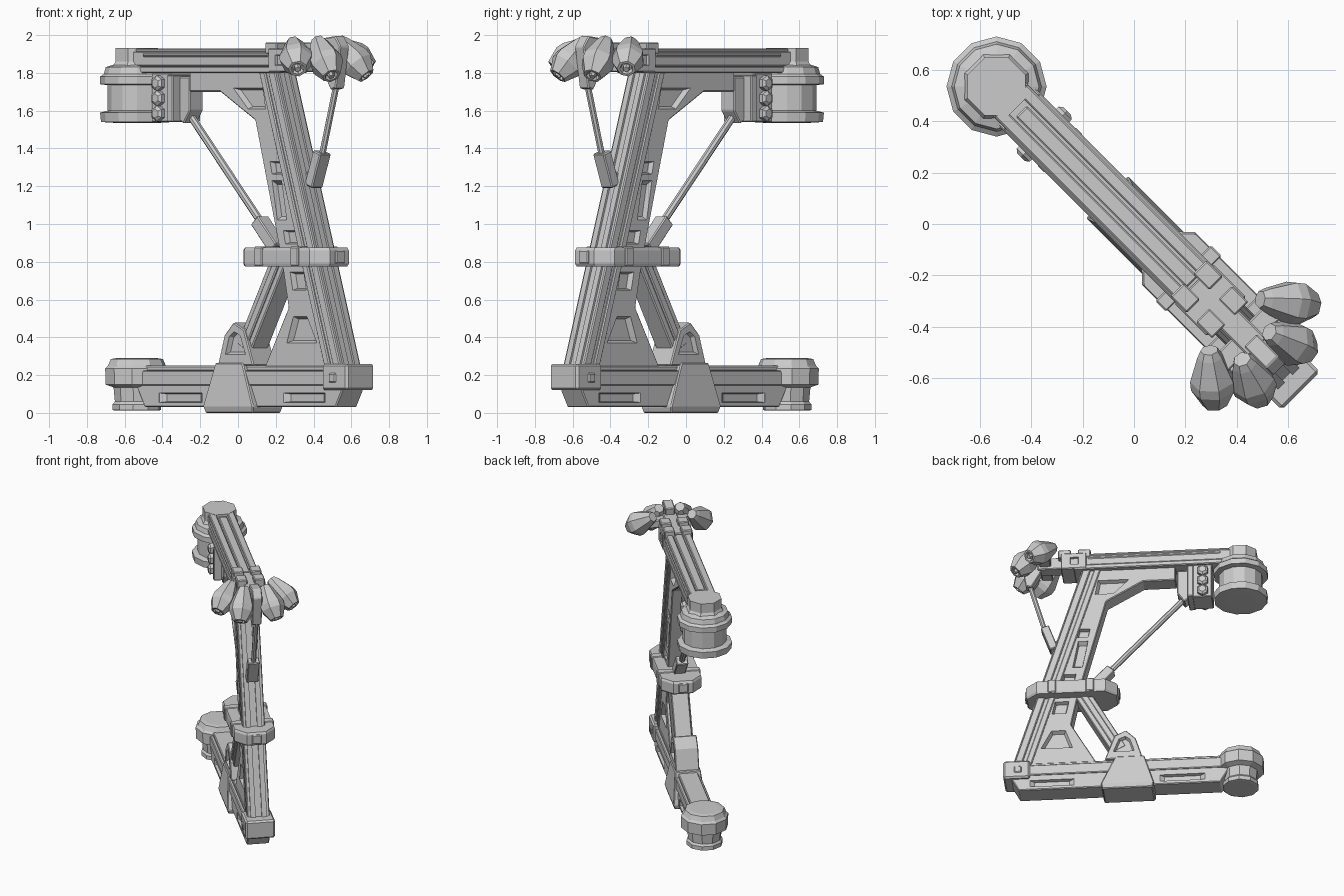
import bpy, bmesh, math
from mathutils import Matrix, Vector

if "Cube" in bpy.data.objects:
    bpy.data.objects.remove(bpy.data.objects["Cube"])

# Working frame: u along the frame (local x), v across it (local y), z up.
# Everything is turned -45 degrees about z at the end.


def make(name, bm, bevel=0.0):
    bmesh.ops.recalc_face_normals(bm, faces=bm.faces)
    me = bpy.data.meshes.new(name)
    bm.to_mesh(me)
    bm.free()
    ob = bpy.data.objects.new(name, me)
    bpy.context.scene.collection.objects.link(ob)
    if bevel:
        m = ob.modifiers.new("bevel", 'BEVEL')
        m.width, m.segments, m.limit_method = bevel, 1, 'ANGLE'
    return ob


def add_loft(bm, rings):
    rows = [[bm.verts.new(p) for p in r] for r in rings]
    n = len(rows[0])
    for a, b in zip(rows, rows[1:]):
        for i in range(n):
            bm.faces.new((a[i], a[(i + 1) % n], b[(i + 1) % n], b[i]))
    bm.faces.new(rows[0])
    bm.faces.new(rows[-1][::-1])


def loft(name, rings, bevel=0.0):
    bm = bmesh.new()
    add_loft(bm, rings)
    return make(name, bm, bevel)


def prism(name, pts, h, bevel=0.006):
    """Side profile (u, z) extruded to v = -h..h."""
    return loft(name, [[(u, v, z) for u, z in pts] for v in (-h, h)], bevel)


def box(name, u0, u1, v0, v1, z0, z1, bevel=0.006):
    return loft(name, [[(u0, v0, z), (u1, v0, z), (u1, v1, z), (u0, v1, z)] for z in (z0, z1)], bevel)


def bar(name, p, q, w, h, bevel=0.006):
    """Rectangular bar between two (u, z) points."""
    p, q = Vector(p), Vector(q)
    d = (q - p).normalized()
    n = Vector((-d.y, d.x)) * w / 2
    return prism(name, [p - n, q - n, q + n, p + n], h, bevel)


def lathe(name, prof, n, mat, phase=0.5):
    rings = []
    for r, z in prof:
        rings.append([mat @ Vector((r * math.cos((i + phase) * math.tau / n),
                                    r * math.sin((i + phase) * math.tau / n), z)) for i in range(n)])
    return loft(name, rings)


def aim(p, q):
    p, q = Vector(p), Vector(q)
    return Matrix.Translation(p) @ (q - p).to_track_quat('Z', 'Y').to_matrix().to_4x4()


def rod(name, p, q, r):
    p, q = (p[0], 0, p[1]), (q[0], 0, q[1])
    return lathe(name, [(r, 0), (r, (Vector(q) - Vector(p)).length)], 8, aim(p, q))


cutters = []


def pockets(ob, shapes, h, depth):
    """Sink sloped pockets into both v faces of a part."""
    bm = bmesh.new()
    for pts in shapes:
        c = sum((Vector(p) for p in pts), Vector((0, 0))) / len(pts)
        for s in (-1, 1):
            rings = []
            for v, k in ((h + 0.02, 1.0), (h - 0.002, 1.0), (h - depth, 0.8)):
                rings.append([(c.x + (p[0] - c.x) * k, s * v, c.y + (p[1] - c.y) * k) for p in pts])
            add_loft(bm, rings)
    cut = make("pocket_cutter", bm)
    cut.hide_render = True
    cutters.append(cut)
    m = ob.modifiers.new("pockets", 'BOOLEAN')
    m.operation, m.object, m.solver = 'DIFFERENCE', cut, 'EXACT'


def rect(u0, u1, z0, z1, lean=0.0):
    return [(u0, z0), (u1, z0), (u1 - lean, z1), (u0 - lean, z1)]


def outer(z):
    """Outer edge of the leaning column at height z."""
    return 0.84 - (z - 0.26) * 0.3135


def strip(z0, z1, a, b):
    return [(outer(z0) + a, z0), (outer(z0) + b, z0), (outer(z1) + b, z1), (outer(z1) + a, z1)]


# Bottom beam
lower = prism("base_beam", [(-0.62, 0.03), (0.81, 0.03), (0.86, 0.12), (0.86, 0.18), (-0.70, 0.18), (-0.66, 0.1)], 0.08)
pockets(lower, [rect(-0.51, -0.19, 0.055, 0.105), rect(0.42, 0.73, 0.055, 0.105)], 0.08, 0.025)
box("base_beam_rail", -0.72, 0.86, -0.09, 0.09, 0.145, 0.225)
box("base_beam_top", -0.70, 0.86, -0.07, 0.07, 0.22, 0.25)
box("base_end_cap", 0.729, 0.919, -0.105, 0.105, 0.12, 0.26, 0.012)
box("base_end_lock", 0.79, 0.84, -0.114, 0.114, 0.16, 0.21)
loft("foot_block", [[(a, -h, z), (b, -h, z), (b, h, z), (a, h, z)]
                    for a, b, h, z in ((-0.14, 0.215, 0.105, 0), (-0.15, 0.225, 0.115, 0.035), (-0.08, 0.125, 0.092, 0.265))], 0.006)

# Rollers at the free ends
place = Matrix.Translation((-0.757, 0, 0))
lathe("lower_roller", [(0.115, 0.012), (0.13, 0.015), (0.13, 0.045), (0.118, 0.06), (0.125, 0.135), (0.168, 0.15),
                       (0.17, 0.235), (0.155, 0.25), (0.14, 0.285), (0.11, 0.29)], 10, place)
lathe("upper_roller", [(0.11, 1.535), (0.19, 1.54), (0.195, 1.59), (0.155, 1.60), (0.155, 1.735), (0.195, 1.74),
                       (0.195, 1.78), (0.175, 1.795), (0.165, 1.83), (0.12, 1.845)], 12, place)
lathe("beam_end_drum", [(0.135, 1.80), (0.135, 1.84), (0.122, 1.86), (0.122, 1.932)], 8, place)

# Column web with braced top corner, pockets on both sides
web = prism("column_web", [(-0.30, 1.82), (-0.30, 1.70), (-0.07, 1.70), (0.19, 1.55), (0.39, 0.80), (0.44, 0.557),
                           (0.26, 0.24), (outer(0.24) - 0.02, 0.24), (outer(1.82) - 0.02, 1.82)], 0.065)
pockets(web, [[(0.03, 1.72), (0.14, 1.61), (0.27, 1.61), (0.25, 1.72)],
              rect(0.32, 0.40, 1.265, 1.33, 0.015), rect(0.36, 0.43, 1.02, 1.23, 0.04),
              rect(0.42, 0.51, 0.895, 0.965, 0.015), rect(0.475, 0.575, 0.65, 0.745, 0.02),
              [(0.43, 0.37), (0.655, 0.37), (0.58, 0.51), (0.48, 0.51)]], 0.065, 0.03)

# Column rails
prism("column_outer_rail", strip(0.24, 1.88, -0.055, 0.0), 0.08)
prism("column_inner_rail", strip(0.24, 1.82, -0.125, -0.08), 0.077)
for s in (-1, 1):
    spine = prism("column_back_strip", strip(0.25, 1.80, -0.01, 0.012), 0.018, 0)
    spine.data.transform(Matrix.Translation((0, s * 0.04, 0)))

# Slanted inner leg and its foot node
leg = bar("inner_leg", (0.38, 0.84), (0.10, 0.34), 0.11, 0.062)
bar("inner_leg_rib", (0.375, 0.83), (0.12, 0.375), 0.045, 0.074)
node = prism("leg_node", [(-0.07, 0.25), (-0.02, 0.41), (0.05, 0.48), (0.13, 0.44), (0.20, 0.25)], 0.085)
pockets(node, [[(-0.01, 0.31), (0.14, 0.31), (0.10, 0.41), (0.055, 0.43), (0.02, 0.405)]], 0.085, 0.025)

# Collar around column and leg
ring = [(0.11, -0.07), (0.19, -0.145), (0.68, -0.145), (0.76, -0.07), (0.76, 0.07), (0.68, 0.145), (0.19, 0.145), (0.11, 0.07)]
loft("collar", [[(0.435 + (u - 0.435) * k, v * k, z) for u, v in ring]
                for z, k in ((0.775, 0.97), (0.79, 1.0), (0.86, 1.0), (0.875, 0.97))])
for u in (0.30, 0.57):
    box("collar_clamp", u - 0.03, u + 0.03, -0.153, 0.153, 0.778, 0.88)
for u in (0.11, 0.76):
    box("collar_end_pad", u - 0.01, u + 0.01, -0.035, 0.035, 0.79, 0.86)

# Top beam
box("top_beam", -0.72, 0.50, -0.092, 0.092, 1.835, 1.915)
box("top_beam_lip", -0.66, 0.42, -0.103, 0.103, 1.80, 1.835)
for s in (-1, 1):
    v = sorted((s * 0.04, s * 0.09))
    box("top_beam_strip", -0.68, 0.32, v[0], v[1], 1.91, 1.93)
box("top_beam_center", -0.62, 0.32, -0.03, 0.03, 1.91, 1.926)
box("beam_side_rail", -0.62, 0.32, -0.098, 0.098, 1.885, 1.905)

# Clamp block where column meets beam
head = box("head_clamp", 0.33, 0.51, -0.108, 0.108, 1.805, 1.93)
pockets(head, [rect(0.385, 0.445, 1.84, 1.895)], 0.108, 0.025)
for s in (-1, 1):
    for u in (0.30, 0.44):
        v = sorted((s * 0.025, s * 0.10))
        box("head_clamp_tab", u, u + 0.09, v[0], v[1], 1.90, 1.962)

# Upper bolted bracket and brace strut
box("strut_bracket", -0.56, -0.42, -0.09, 0.09, 1.54, 1.80)
box("strut_bracket_plate", -0.43, -0.385, -0.105, 0.105, 1.54, 1.79)
prism("strut_bracket_wedge", [(-0.40, 1.78), (-0.40, 1.56), (-0.36, 1.53), (-0.31, 1.60), (-0.31, 1.78)], 0.05)
for z in (1.585, 1.665, 1.745):
    for s in (-1, 1):
        lathe("bracket_bolt", [(0.042, 0), (0.042, 0.03), (0.025, 0.042)], 6, aim((-0.495, s * 0.085, z), (-0.495, s * 0.2, z)))
rod("brace_rod", (-0.38, 1.60), (0.20, 0.98), 0.021)
bar("brace_sleeve", (0.16, 1.02), (0.30, 0.87), 0.07, 0.042)

# Rear strut from column to pod arm
rod("pod_rod", (0.75, 1.78), (0.62, 1.33), 0.018)
bar("pod_rod_sleeve", (0.63, 1.38), (0.565, 1.20), 0.06, 0.042)
bar("sleeve_mount", (0.50, 1.25), (0.58, 1.23), 0.06, 0.03)

# Pod arm and crossbars
box("pod_neck", 0.48, 0.68, -0.05, 0.05, 1.84, 1.93)
prism("pod_arm", [(0.64, 1.98), (0.76, 1.995), (0.80, 1.94), (0.765, 1.72), (0.725, 1.71), (0.66, 1.82)], 0.035)
box("pod_crossbar", 0.585, 0.665, -0.19, 0.19, 1.86, 1.92)

# Four faceted pods, mirrored pairs
pod_profile = [(0.035, 0), (0.05, 0.03), (0.088, 0.14), (0.088, 0.18), (0.05, 0.255), (0.036, 0.255), (0.028, 0.235)]
for s in (-1, 1):
    for p, q in (((0.555, 0.14, 1.965), (0.71, 0.265, 1.83)), ((0.67, 0.075, 1.975), (0.80, 0.12, 1.82))):
        m = aim((p[0], s * p[1], p[2]), (q[0], s * q[1], q[2]))
        lathe("thruster_pod", pod_profile, 7, m)
        lathe("pod_nozzle", [(0.02, 0.22), (0.016, 0.262)], 6, m)

# Bake modifiers and turn the whole frame onto the diagonal
turn = Matrix.Rotation(math.radians(-45), 4, 'Z')
deps = bpy.context.evaluated_depsgraph_get()
parts = [o for o in bpy.context.scene.objects if o not in cutters]
baked = [bpy.data.meshes.new_from_object(o.evaluated_get(deps)) for o in parts]
for o, me in zip(parts, baked):
    o.modifiers.clear()
    me.transform(turn)
    o.data = me
for c in cutters:
    bpy.data.objects.remove(c)
